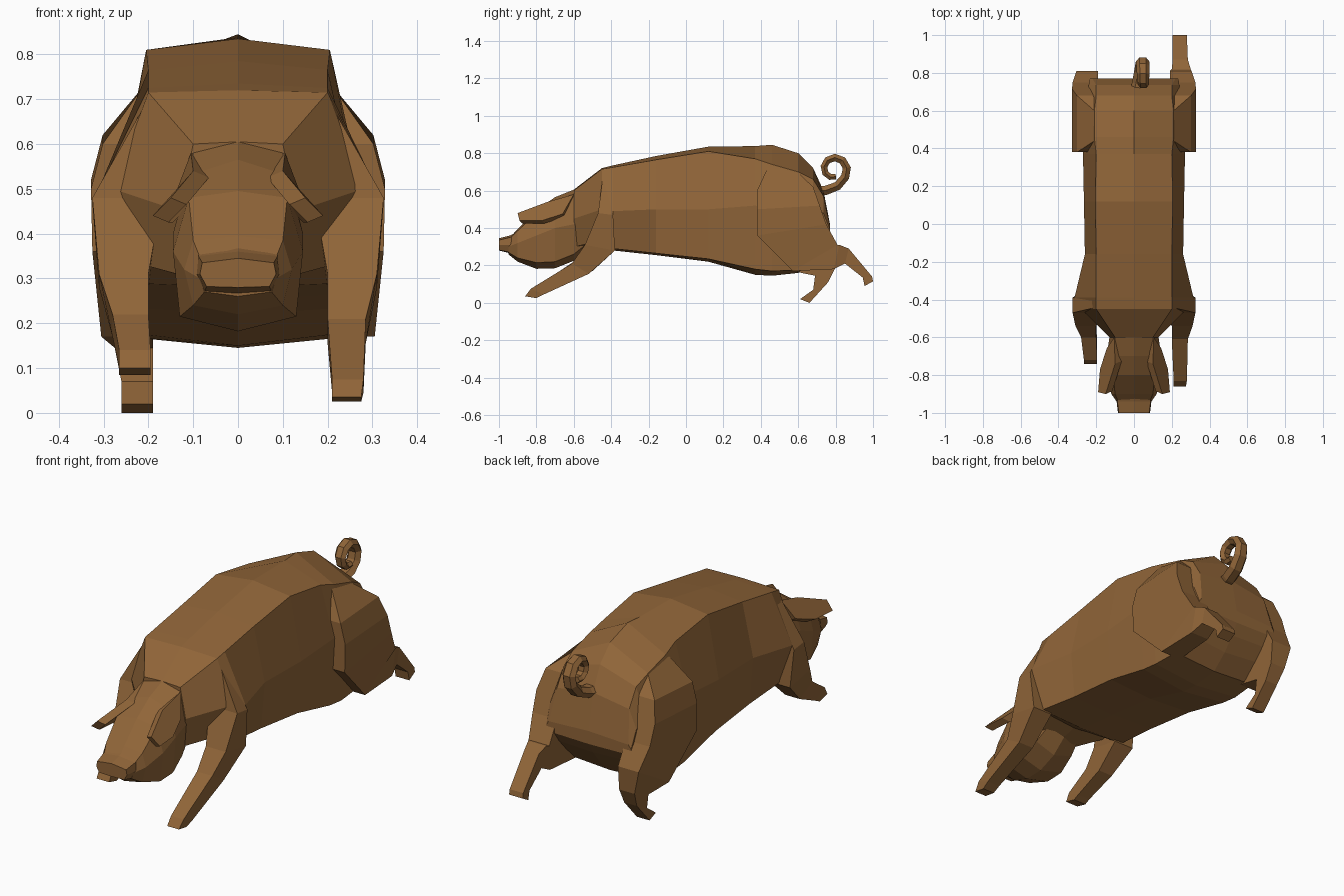
import bpy, bmesh, math

hide = bpy.data.materials.new("brown hide")
hide.diffuse_color = (0.28, 0.13, 0.04, 1)


def finish(name, bm):
    bmesh.ops.recalc_face_normals(bm, faces=bm.faces)
    mesh = bpy.data.meshes.new(name)
    bm.to_mesh(mesh)
    bm.free()
    mesh.materials.append(hide)
    ob = bpy.data.objects.new(name, mesh)
    bpy.context.collection.objects.link(ob)
    return ob


def loft(name, rings):
    """Skin a list of equal rings and cap both ends."""
    bm = bmesh.new()
    vs = [[bm.verts.new(p) for p in r] for r in rings]
    n = len(rings[0])
    for a, b in zip(vs, vs[1:]):
        for i in range(n):
            j = (i + 1) % n
            bm.faces.new((a[i], a[j], b[j], b[i]))
    bm.faces.new(vs[0])
    bm.faces.new(vs[-1])
    return finish(name, bm)


def body_ring(y, zt, ze, we, zm, wm, zl, wl, zb):
    """Eight-sided section: ridge, shoulder edge, flank, belly edge, belly."""
    half = [(we, y, ze), (wm, y, zm), (wl, y, zl)]
    return [(0, y, zt)] + half + [(0, y, zb)] + [(-x, y, z) for x, y, z in half[::-1]]


def limb(name, side, sections):
    """Box-section limb: front point, back point, inner x, outer x."""
    rings = []
    for y1, z1, y2, z2, xi, xo in sections:
        rings.append([(side * xi, y1, z1), (side * xo, y1, z1),
                      (side * xo, y2, z2), (side * xi, y2, z2)])
    return loft(name, rings)


# torso, ending in a rump ledge between the thighs
torso = [
    (-.60, .605, .60, .10, .45, .13, .30, .10, .27),
    (-.45, .72, .715, .20, .50, .28, .33, .21, .31),
    (-.39, .735, .725, .20, .49, .315, .29, .25, .28),
    (-.16, .785, .765, .20, .50, .26, .265, .24, .255),
    (.12, .835, .81, .205, .50, .265, .235, .245, .22),
    (.37, .838, .77, .20, .52, .27, .18, .25, .15),
    (.46, .845, .74, .21, .50, .27, .17, .25, .145),
    (.60, .80, .70, .21, .50, .27, .175, .24, .16),
    (.68, .72, .66, .20, .50, .26, .25, .22, .23),
    (.735, .60, .57, .20, .48, .24, .31, .24, .30),
    (.77, .42, .41, .22, .39, .235, .36, .23, .355),
]
loft("torso", [body_ring(*s) for s in torso])

# head and snout
head = [
    (-.50, .64, .58, .09, .45, .12, .34, .09, .31),
    (-.60, .605, .58, .10, .42, .13, .26, .11, .225),
    (-.70, .565, .53, .11, .40, .145, .22, .13, .185),
    (-.80, .495, .48, .11, .36, .145, .215, .13, .182),
    (-.90, .395, .385, .10, .32, .12, .24, .10, .22),
    (-.95, .34, .335, .08, .30, .085, .27, .075, .26),
]
loft("head", [body_ring(*s) for s in head])
snout = [
    (-.90, .38, .365, .085, .32, .09, .27, .07, .265),
    (-.94, .36, .35, .088, .31, .092, .27, .075, .265),
    (-1.0, .345, .335, .08, .31, .085, .282, .07, .28),
]
loft("snout", [body_ring(*s) for s in snout])

# ears, folded forward
ear = [(.105, -.60, .58), (.145, -.66, .475), (.18, -.77, .44),
       (.19, -.89, .44), (.15, -.90, .48), (.10, -.74, .54)]
for side, label in ((1, "right"), (-1, "left")):
    loft(label + "_ear", [[(side * x, y, z) for x, y, z in ear],
                          [(side * (x - .035), y + .015, z - .015) for x, y, z in ear]])

# front legs: shared shoulder flowing out of the back edge, different reach
shoulder = [
    (-.44, .71, -.40, .715, .12, .195),
    (-.47, .48, -.39, .47, .17, .325),
    (-.54, .31, -.38, .28, .20, .31),
]
limb("right_front_leg", 1, shoulder + [
    (-.61, .21, -.52, .155, .20, .285),
    (-.83, .075, -.76, .045, .21, .28),
    (-.86, .035, -.80, .025, .21, .275)])
limb("left_front_leg", -1, shoulder + [
    (-.60, .22, -.50, .17, .20, .28),
    (-.72, .14, -.65, .10, .195, .265),
    (-.74, .10, -.68, .085, .195, .265)])

# hind legs: shared thigh, one kicked back and one tucked
thigh = [
    (.44, .73, .60, .695, .12, .21),
    (.38, .60, .68, .62, .17, .302),
    (.38, .50, .715, .52, .19, .328),
    (.38, .36, .75, .42, .19, .325),
    (.57, .17, .81, .31, .19, .305),
]
limb("right_hind_leg", 1, thigh + [
    (.79, .18, .82, .31, .20, .30),
    (.85, .21, .87, .29, .205, .285),
    (.945, .135, .995, .14, .205, .28),
    (.955, .09, 1.0, .115, .205, .28)])
limb("left_hind_leg", -1, thigh + [
    (.69, .145, .80, .19, .19, .275),
    (.68, .07, .76, .11, .19, .26),
    (.61, .02, .66, .0, .19, .26)])

# curled tail: tube swept along a tightening spiral
path = [(.02, .69, .60), (.03, .75, .602), (.04, .81, .625)]
for i in range(9):
    a = math.radians(-35 + 40 * i)
    r = .074 - .004 * i
    path.append((.045 + .001 * i, .79 + r * math.cos(a), .715 + r * math.sin(a)))
rings = []
for i, (x, y, z) in enumerate(path):
    p, q = path[max(i - 1, 0)], path[min(i + 1, len(path) - 1)]
    ty, tz = q[1] - p[1], q[2] - p[2]
    length = math.hypot(ty, tz)
    ny, nz = -tz / length, ty / length
    w = .042 - .0015 * i
    rings.append([(x + w * math.cos(k * math.pi / 3),
                   y + ny * w * .7 * math.sin(k * math.pi / 3),
                   z + nz * w * .7 * math.sin(k * math.pi / 3)) for k in range(6)])
loft("tail", rings)
